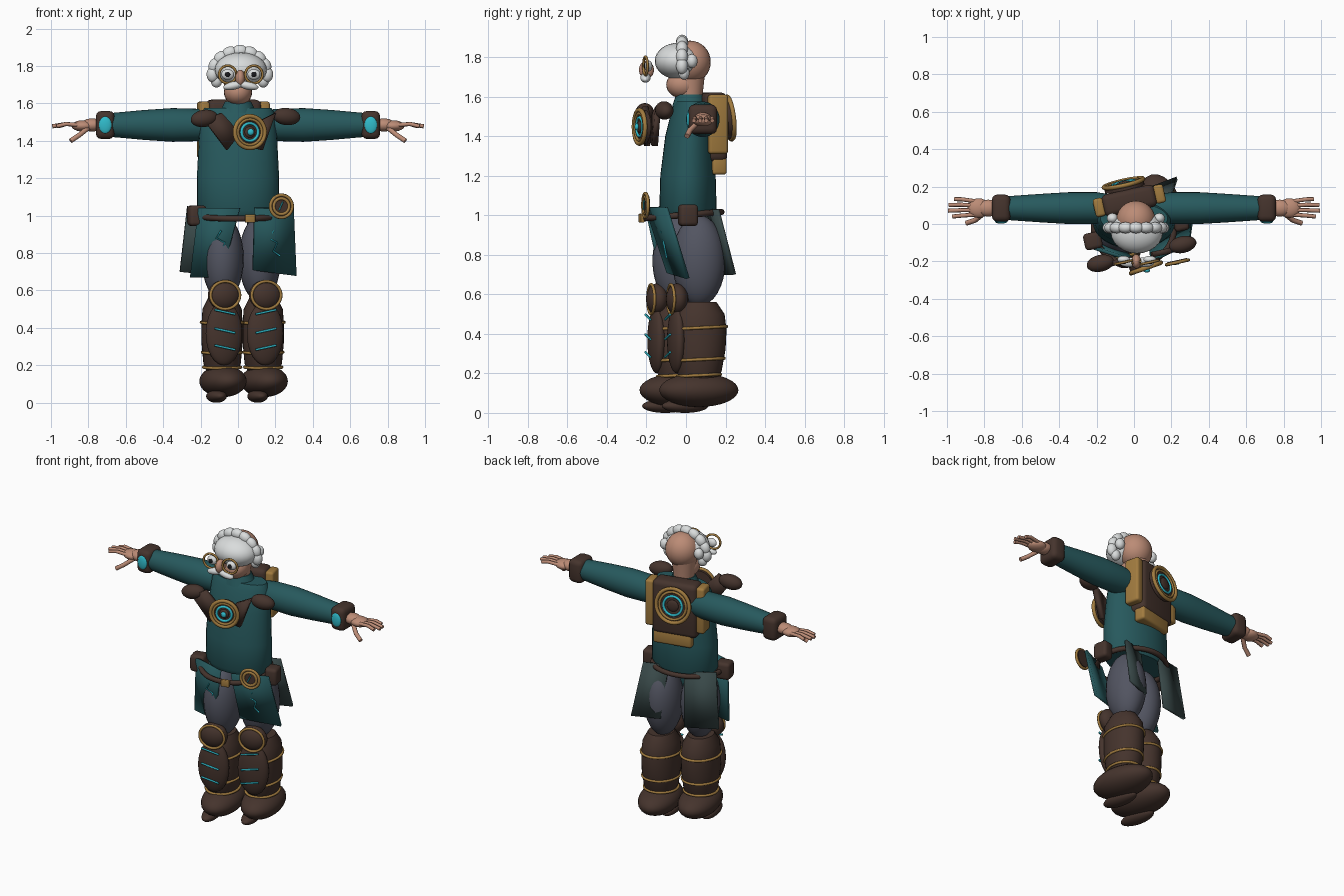
import bpy, bmesh, math
from mathutils import Vector, Matrix, Euler

cube = bpy.data.objects.get("Cube")
if cube:
    bpy.data.objects.remove(cube)


def material(name, r, g, b):
    mat = bpy.data.materials.new(name)
    mat.use_nodes = True
    mat.diffuse_color = (r, g, b, 1)
    mat.node_tree.nodes["Principled BSDF"].inputs["Base Color"].default_value = (r, g, b, 1)
    return mat


teal = material("teal cloth", .02, .1, .11)
slate = material("dark lining", .04, .065, .065)
brown = material("brown leather", .06, .034, .026)
skin = material("skin", .5, .26, .18)
white = material("white hair", .7, .72, .72)
gold = material("brass", .36, .2, .05)
grey = material("grey trousers", .085, .09, .12)
cyan = material("glowing cyan", .03, .5, .6)
black = material("black", .01, .01, .012)
parts = []


def finish(name, bm, mat, matrix=Matrix()):
    bmesh.ops.recalc_face_normals(bm, faces=bm.faces)
    mesh = bpy.data.meshes.new(name)
    bm.to_mesh(mesh)
    bm.free()
    mesh.materials.append(mat)
    obj = bpy.data.objects.new(name, mesh)
    obj.matrix_world = matrix
    bpy.context.collection.objects.link(obj)
    parts.append(obj)
    return obj


def place(loc, size=(1, 1, 1), rot=(0, 0, 0)):
    return Matrix.LocRotScale(Vector(loc), Euler(rot), Vector(size))


def ball(name, mat, loc, radii, rot=(0, 0, 0)):
    bm = bmesh.new()
    bmesh.ops.create_uvsphere(bm, u_segments=24, v_segments=16, radius=1)
    return finish(name, bm, mat, place(loc, radii, rot))


def box(name, mat, loc, size, yaw=0, bevel=.015):
    bm = bmesh.new()
    bmesh.ops.create_cube(bm, size=1)
    bmesh.ops.scale(bm, vec=size, verts=bm.verts)
    bmesh.ops.bevel(bm, geom=bm.edges[:], offset=bevel, segments=3, profile=.5, affect='EDGES')
    return finish(name, bm, mat, place(loc, rot=(0, 0, yaw)))


def facing(loc, normal):
    return Matrix.Translation(loc) @ Vector(normal).to_track_quat('Z', 'Y').to_matrix().to_4x4()


def disc(name, mat, loc, normal, radius, depth):
    bm = bmesh.new()
    bmesh.ops.create_cone(bm, cap_ends=True, segments=32, radius1=radius, radius2=radius, depth=depth)
    return finish(name, bm, mat, facing(loc, normal))


def loft(name, mat, sections, matrix=Matrix(), sides=32):
    """Skin elliptical sections given as (height, x radius, y radius, y centre)."""
    bm = bmesh.new()
    rings = []
    for z, rx, ry, cy in sections:
        turns = [math.tau * i / sides for i in range(sides)]
        rings.append([bm.verts.new((rx * math.cos(a), cy + ry * math.sin(a), z)) for a in turns])
    for low, high in zip(rings, rings[1:]):
        for i in range(sides):
            j = (i + 1) % sides
            bm.faces.new((low[i], low[j], high[j], high[i]))
    bm.faces.new(rings[0])
    bm.faces.new(rings[-1])
    return finish(name, bm, mat, matrix)


def tube(name, mat, points, radius, closed=False):
    curve = bpy.data.curves.new(name, 'CURVE')
    curve.dimensions = '3D'
    curve.bevel_depth = radius
    curve.bevel_resolution = 2
    curve.use_fill_caps = True
    line = curve.splines.new('POLY')
    line.points.add(len(points) - 1)
    for p, co in zip(line.points, points):
        p.co = (*co, 1)
    line.use_cyclic_u = closed
    curve.materials.append(mat)
    obj = bpy.data.objects.new(name, curve)
    bpy.context.collection.objects.link(obj)
    return obj


def ring(name, mat, loc, normal, rx, ry, thick):
    m = facing(loc, normal)
    angles = [math.tau * i / 36 for i in range(36)]
    return tube(name, mat, [m @ Vector((rx * math.cos(a), ry * math.sin(a), 0)) for a in angles], thick, True)


def panel(name, mat, corners, thick):
    bm = bmesh.new()
    bm.faces.new([bm.verts.new(c) for c in corners])
    obj = finish(name, bm, mat)
    solid = obj.modifiers.new("Thickness", 'SOLIDIFY')
    solid.thickness = thick
    solid.offset = 0
    return obj


YAW = .22
FRONT = Vector((math.sin(YAW), -math.cos(YAW), 0))
SIDE = Vector((math.cos(YAW), math.sin(YAW), 0))

# Torso and collar
loft("coat_torso", teal, [(1, .2, .13, .01), (1.03, .22, .145, .01), (1.2, .22, .14, .01),
     (1.4, .21, .125, .02), (1.54, .198, .1, .03), (1.575, .18, .08, .03)])
loft("collar", teal, [(1.55, .1, .09, .02), (1.61, .07, .07, .02)])

# Head, hair and face
loft("neck", skin, [(1.54, .06, .06, .02), (1.62, .065, .065, .02), (1.75, .08, .08, .02)])
ball("skull", skin, (.01, .02, 1.775), (.105, .105, .108))
ball("jaw", skin, (0, -.015, 1.66), (.075, .085, .07))
ball("front_hair", white, (.015, -.04, 1.78), (.14, .118, .092))
for i in range(9):
    a = math.pi * i / 8
    ball("hair_tuft", white, (.01 + .145 * math.cos(a), -.02, 1.755 + .125 * math.sin(a)),
         (.042, .03, .033), (0, -a + math.pi / 2, 0))
for s in (-1, 1):
    for y, z in ((.03, 1.78), (-.01, 1.72)):
        ball("side_tuft", white, (.01 + s * .125, y, z), (.03, .028, .035))
    eye = .015 + s * .07
    ring("spectacle_rim", gold, (eye, -.205, 1.755), FRONT, .047, .047, .007)
    ball("eye", white, (eye, -.19, 1.755), (.034, .02, .028))
    ball("pupil", black, (eye, -.208, 1.755), (.014, .007, .014))
    ball("moustache", white, (.015 + s * .04, -.205, 1.695), (.055, .026, .022), (0, s * .2, 0))
tube("spectacle_bridge", gold, [(-.01, -.21, 1.765), (.04, -.2, 1.765)], .006)
ball("nose", skin, (.012, -.2, 1.735), (.026, .038, .045))

# Arms and hands
for s in (-1, 1):
    sleeve = Matrix.Translation((0, .085, 1.485)) @ Matrix.Rotation(s * math.pi / 2, 4, 'Y')
    loft("sleeve", teal, [(.1, .07, .07, 0), (.2, .086, .085, 0), (.35, .09, .085, 0),
                          (.5, .08, .076, 0), (.7, .062, .062, 0)], sleeve)
    box("cuff", brown, (s * .71, .085, 1.485), (.1, .145, .15), bevel=.03)
    ball("cuff_gem", cyan, (s * .71, .014, 1.485), (.034, .012, .045))
    ball("wrist", skin, (s * .78, .085, 1.485), (.06, .045, .035))
    ball("palm", skin, (s * .83, .085, 1.48), (.06, .052, .03))
    for i, tip in enumerate((.97, .993, .99, .96)):
        y = .05 + i * .024
        tube("finger", skin, [(s * .85, y, 1.485), (s * .92, y - .005 + i * .005, 1.49),
                              (s * tip, y - .01 + i * .007, 1.478)], .011)
    tube("thumb", skin, [(s * .8, .06, 1.47), (s * .85, .02, 1.43), (s * .895, .005, 1.4)], .014)

# Shoulder guards and chest straps
ball("right_shoulder_guard", brown, (-.18, -.21, 1.52), (.075, .045, .046), (0, -.15, YAW))
ball("left_shoulder_guard", brown, (.26, -.11, 1.53), (.075, .045, .046), (0, .1, YAW))
for name, outline in (("right_strap", ((-.18, 1.51), (-.09, 1.55), (.01, 1.44), (-.06, 1.35))),
                      ("left_strap", ((.2, 1.55), (.1, 1.5), (.09, 1.36), (.13, 1.35)))):
    panel(name, brown, [(x, -.185 + .22 * x, z) for x, z in outline], .03)


def dial(name, centre, normal, radius):
    n = Vector(normal).normalized()
    c = Vector(centre)
    disc(name + "_plate", brown, c, n, radius, .03)
    for scale, mat, thick in ((1, gold, .012), (.8, gold, .008), (.55, cyan, .008)):
        ring(name + "_ring", mat, c + n * .016, n, radius * scale, radius * scale, thick)
    ball(name + "_hub", brown, c + n * .016, (radius * .35, .012, radius * .35), (0, 0, YAW))
    return c + n * .03


hub = dial("chest_medallion", (.058, -.22, 1.447), FRONT + SIDE * .12, .085)
ball("medallion_core", cyan, hub, (.018, .012, .018))

# Backpack with side canisters
back = Vector((-.025, .125, 0))
box("backpack", brown, back + Vector((0, 0, 1.445)), (.29, .12, .35), YAW, .03)
for s in (-1, 1):
    box("brass_canister", gold, back + SIDE * s * .165 + Vector((0, 0, 1.46)), (.055, .1, .3), YAW)
box("bedroll", gold, back + Vector((.01, .02, 1.25)), (.25, .075, .09), YAW)
dial("backpack_dial", back - FRONT * .08 + Vector((-.01, 0, 1.49)), -FRONT + Vector((0, 0, .12)), .108)

# Belt, pouches, buckle and gauge
ring("belt", brown, (0, -.02, 1), (0, -.08, 1), .215, .2, .016)
box("right_pouch", brown, (-.22, -.09, 1), (.095, .09, .11), YAW, .02)
box("left_pouch", brown, (.25, .01, 1), (.08, .095, .11), YAW, .02)
box("buckle", gold, (.065, -.225, .985), (.055, .02, .045), YAW, .005)
disc("gauge_face", brown, (.232, -.2, 1.05), FRONT, .055, .014)
for r in (.06, .042):
    ring("gauge_rim", gold, (.232, -.205, 1.05), FRONT, r, r, .009)
tube("gauge_needle", cyan, [(.22, -.215, 1.03), (.24, -.212, 1.075)], .004)

# Coat tails
panel("left_front_tail", teal, ((.09, -.2, 1.04), (.295, -.1, 1.04), (.31, .01, .68), (.08, -.09, .71)), .018)
panel("right_front_tail", teal, ((-.21, -.13, 1.04), (.01, -.2, 1.04), (-.09, -.12, .67), (-.255, -.08, .67)), .018)
panel("left_back_tail", slate, ((.05, .11, 1.03), (.2, .16, 1.03), (.23, .245, .7), (.06, .18, .7)), .018)
panel("right_back_tail", slate, ((-.27, .07, 1.05), (-.08, .13, 1.03), (-.1, .16, .68), (-.31, .1, .7)), .018)
zigzag = ((0, .92), (-.025, .88), (.02, .855), (0, .81), (.035, .785))
for name, x, y in (("left_tail_trim", .19, -.125), ("right_tail_trim", -.09, -.175)):
    tube(name, cyan, [(x + dx, y + (.92 - z) * .2, z) for dx, z in zigzag], .005)

# Legs: the right one stands forward
for name, x, y in (("right", -.085, -.035), ("left", .135, .065)):
    ball(name + "_thigh", grey, (x * .9 - .005, y, .77), (.112, .135, .23))
    loft(name + "_boot_shaft", brown, [(.16, .08, .09, 0), (.21, .1, .115, 0), (.32, .11, .135, 0), (.42, .11, .14, 0),
         (.5, .105, .13, 0), (.56, .075, .09, 0)], Matrix.Translation((x, y, 0)))
    for z, rx, ry in ((.43, .112, .14), (.27, .106, .128), (.19, .1, .11)):
        ring(name + "_boot_band", gold, (x, y, z), (0, -.05, 1), rx, ry, .008)
    ball(name + "_shin_guard", brown, (x + .01, y - .112, .37), (.1, .045, .17), (0, 0, YAW))
    lean = -1 if x < 0 else 1
    for z in (.485, .385, .295):
        tube(name + "_shin_glow", cyan, [(x + .015 + k * .055, y - .158 + k * .012, z + lean * k * .012)
                                         for k in (-1, 0, 1)], .006)
    knee = Vector((x + .01, y - .11, .575))
    ball(name + "_knee_pad", brown, knee, (.088, .055, .08), (0, 0, YAW))
    ring(name + "_knee_ring", gold, knee + FRONT * .032, FRONT, .08, .074, .008)
    ball(name + "_boot_foot", brown, (x + .005, y, .115), (.122, .205, .085), (0, 0, YAW))
    ball(name + "_sole", brown, (x - .03, y - .07, .035), (.05, .12, .035), (0, 0, YAW))

# Smooth shading with sharp edges kept
bpy.ops.object.select_all(action='DESELECT')
for obj in parts:
    obj.select_set(True)
bpy.context.view_layer.objects.active = parts[0]
bpy.ops.object.shade_smooth_by_angle(angle=math.radians(40))
